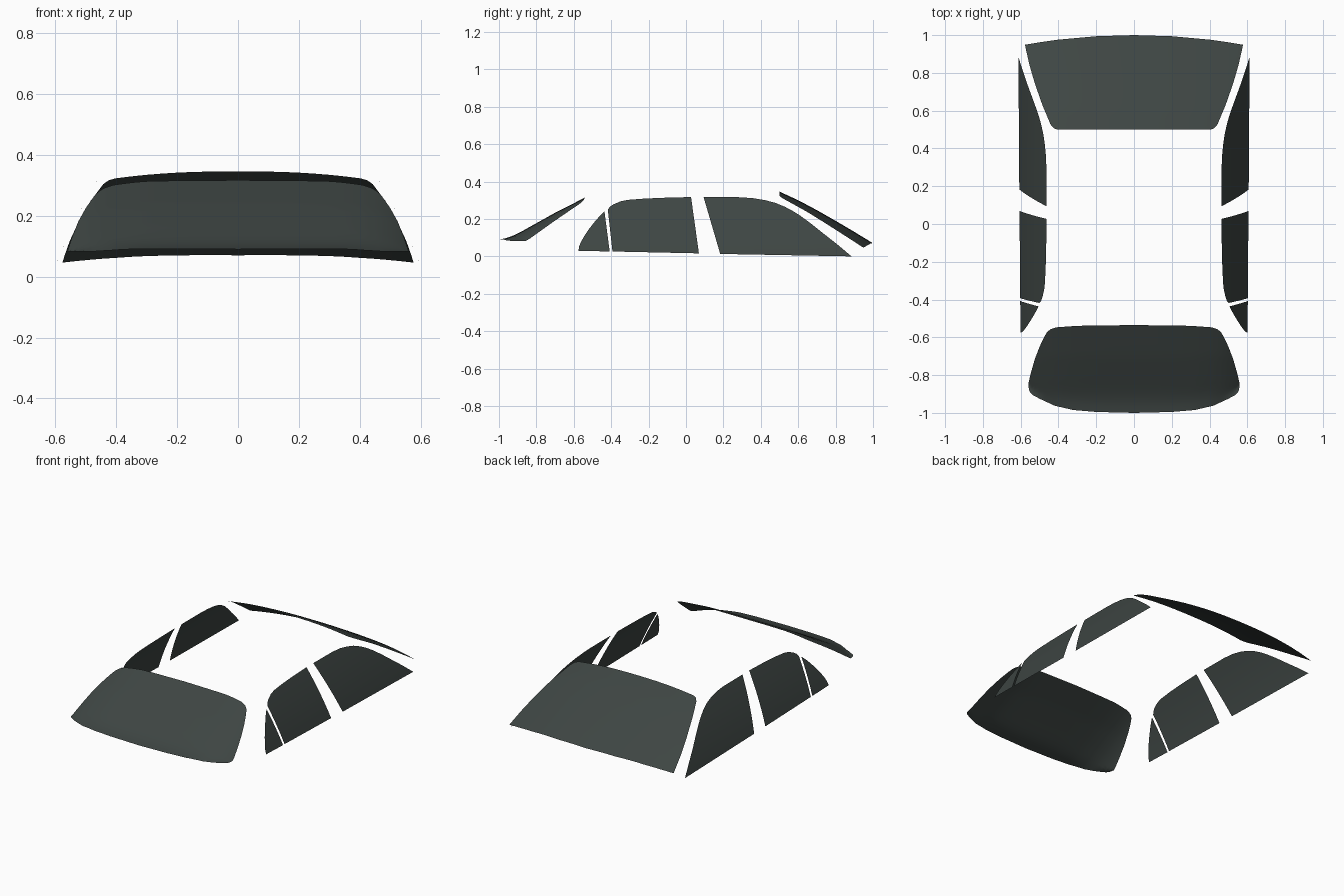
import bpy, bmesh

if "Cube" in bpy.data.objects:
    bpy.data.objects.remove(bpy.data.objects["Cube"])

glass = bpy.data.materials.new("dark tinted glass")
glass.diffuse_color = (0.048, 0.060, 0.056, 1)
glass.use_nodes = True
glass.node_tree.nodes["Principled BSDF"].inputs["Base Color"].default_value = glass.diffuse_color


def lerp(knots, v):
    """Piecewise linear lookup in (input, output) pairs."""
    if v <= knots[0][0]:
        return knots[0][1]
    for (a, fa), (b, fb) in zip(knots, knots[1:]):
        if v <= b:
            return fa + (fb - fa) * (v - a) / (b - a)
    return knots[-1][1]


def finish(bm, name):
    me = bpy.data.meshes.new(name)
    bm.to_mesh(me)
    bm.free()
    me.materials.append(glass)
    for p in me.polygons:
        p.use_smooth = True
    ob = bpy.data.objects.new(name, me)
    bpy.context.collection.objects.link(ob)
    return ob


def screen(name, near, far, height, rows=14):
    """Curved pane: columns across x, each running from near(x) to far(x) in y."""
    half = {k[0] for k in near + far} | {i * 0.05 for i in range(9)}
    xs = sorted({round(s * x, 4) for x in half for s in (-1, 1)})
    bm = bmesh.new()
    cols = []
    for x in xs:
        a, b = lerp(near, abs(x)), lerp(far, abs(x))
        ys = [a + (b - a) * j / rows for j in range(rows + 1)]
        cols.append([bm.verts.new((x, y, height(abs(x), y))) for y in ys])
    for c, d in zip(cols, cols[1:]):
        for j in range(rows):
            bm.faces.new((c[j], d[j], d[j + 1], c[j + 1]))
    bmesh.ops.remove_doubles(bm, verts=bm.verts, dist=0.0005)
    return finish(bm, name)


# front screen, flattening out at its lower lip
front_profile = [(-1, .09), (-.96, .098), (-.92, .112), (-.88, .132),
                 (-.84, .155), (-.7, .233), (-.535, .317)]
screen("front_screen",
       [(0, -1), (.2, -.995), (.32, -.985), (.42, -.962), (.5, -.925),
        (.54, -.903), (.554, -.885), (.56, -.855)],
       [(0, -.535), (.3, -.539), (.41, -.547), (.44, -.556), (.46, -.572),
        (.475, -.597), (.5, -.65), (.525, -.715), (.545, -.785), (.557, -.835), (.56, -.855)],
       lambda x, y: max(lerp(front_profile, y) - 2.1 * x ** 6, .083))

# rear screen, larger and gently bowed
rear_profile = [(.5, .346), (.6, .3), (.7, .247), (.8, .19), (.9, .131), (1, .07)]
screen("rear_screen",
       [(0, .5), (.405, .5), (.425, .507), (.442, .527), (.485, .63),
        (.524, .741), (.553, .84), (.57, .915), (.577, .949)],
       [(0, 1), (.2, .994), (.4, .976), (.5, .962), (.577, .949)],
       lambda x, y: lerp(rear_profile, y) - .206 * x ** 2.4)


def side_window(name, outline):
    """Flat (y, z) outline, sliced in height, bent inward and mirrored."""
    bm = bmesh.new()
    bm.faces.new([bm.verts.new((0, y, z)) for y, z in outline])
    for i in range(1, 11):
        bmesh.ops.bisect_plane(bm, geom=bm.verts[:] + bm.edges[:] + bm.faces[:],
                               plane_co=(0, 0, i * .03), plane_no=(0, 0, 1))
    for v in bm.verts:
        v.co.x = .612 - .36 * v.co.z - .35 * v.co.z ** 2
    bm.normal_update()
    bmesh.ops.reverse_faces(bm, faces=[f for f in bm.faces if f.normal.x < 0])
    finish(bm, name).modifiers.new("Mirror", 'MIRROR').use_mirror_merge = False


# side glass on both sides
side_window("long_door_windows",
            [(.183, .013), (.885, 0), (.81, .063), (.74, .118), (.67, .174), (.607, .22),
             (.567, .245), (.527, .266), (.475, .287), (.42, .301), (.36, .311), (.286, .316),
             (.094, .317)])
side_window("middle_door_windows",
            [(-.393, .026), (.069, .016), (.027, .317), (-.1, .314), (-.22, .309), (-.31, .302),
             (-.35, .294), (-.388, .278), (-.408, .264), (-.418, .25)])
side_window("quarter_windows",
            [(-.575, .03), (-.408, .026), (-.436, .24), (-.46, .217), (-.484, .19),
             (-.515, .151), (-.54, .115), (-.56, .08), (-.571, .055)])
